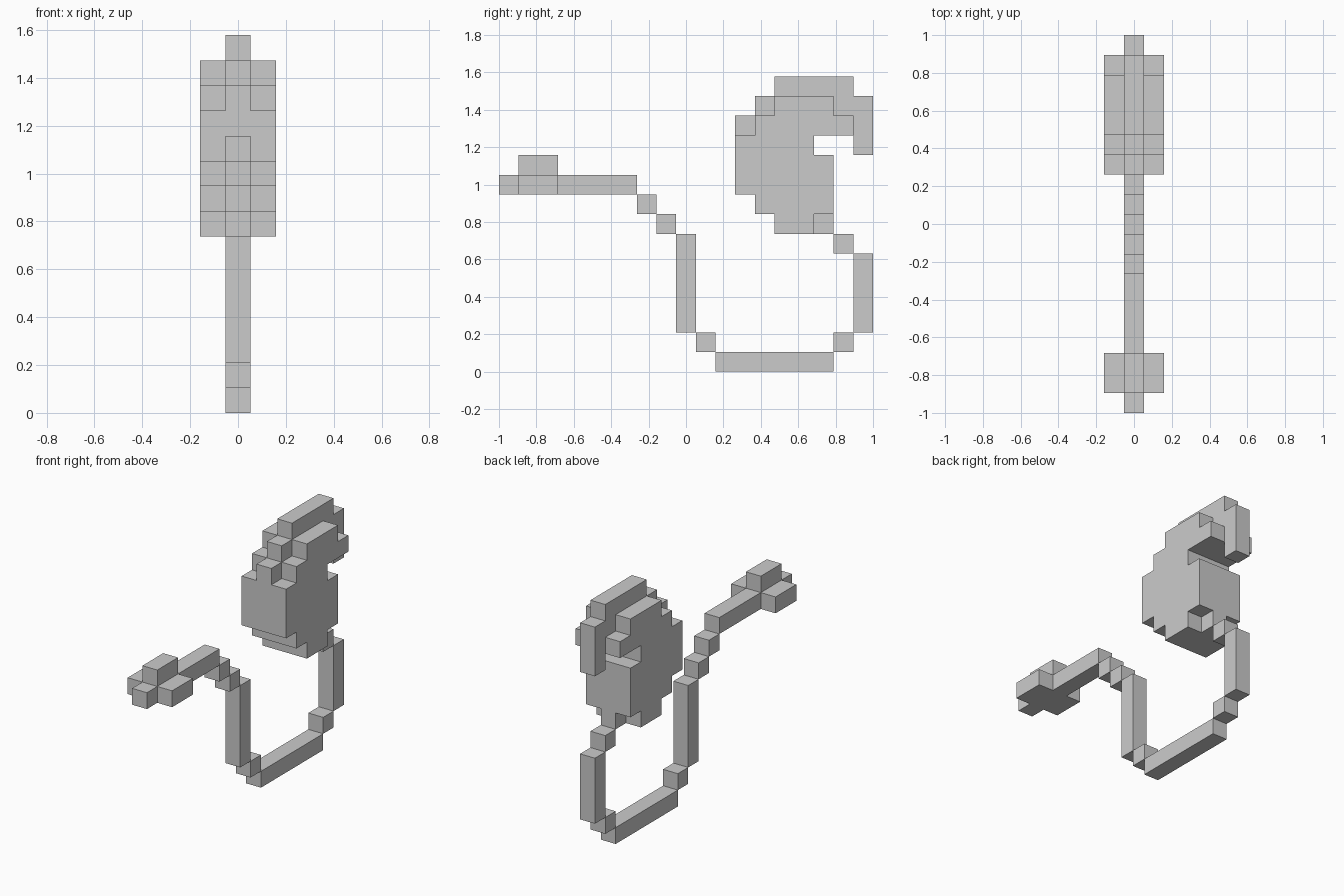
import bpy, bmesh
from itertools import product
from mathutils import Vector

if "Cube" in bpy.data.objects:
    bpy.data.objects.remove(bpy.data.objects["Cube"])

U = 2 / 19  # edge length of one cube


def cells(runs, layers):
    """Cubes from (y0, y1, z0, z1) index ranges in the given x layers."""
    return {(x, y, z) for y0, y1, z0, z1 in runs for x in layers
            for y in range(y0, y1) for z in range(z0, z1)}


MID, SIDES, ALL = (0,), (-1, 1), (-1, 0, 1)

parts = {
    # flat tip with a raised centre and two side lobes
    "tip": cells([(0, 3, 9, 10), (1, 3, 10, 11)], MID) | cells([(1, 3, 9, 10)], SIDES),
    # thin stem winding down, along the ground and up again
    "curved_stem": cells([(3, 7, 9, 10), (7, 8, 8, 9), (8, 9, 7, 8), (9, 10, 2, 7),
                          (10, 11, 1, 2), (11, 17, 0, 1), (17, 18, 1, 2),
                          (18, 19, 2, 6), (17, 18, 6, 7)], MID),
    # rounded body, three cubes wide
    "body": cells([(14, 16, 7, 8), (13, 17, 8, 9), (12, 17, 9, 11), (12, 16, 11, 12),
                   (13, 18, 12, 13), (14, 17, 13, 14)], ALL) | cells([(16, 17, 7, 8)], MID),
    # centre ridge over the body, ending in a drooping hook
    "crest_hook": cells([(12, 13, 12, 13), (13, 14, 13, 14), (14, 18, 14, 15),
                         (17, 18, 13, 14), (18, 19, 11, 14)], MID),
}
filled = set().union(*parts.values())


def build(name, cubes):
    """Outer skin of the cubes, with coplanar faces merged."""
    bm = bmesh.new()
    for c in cubes:
        centre = Vector((c[0] * U, -1 + (c[1] + .5) * U, (c[2] + .5) * U))
        for axis, s in product(range(3), (-1, 1)):
            near = list(c)
            near[axis] += s
            if tuple(near) in filled:
                continue
            n, a, b = Vector(), Vector(), Vector()
            n[axis], a[(axis + 1) % 3], b[(axis + 2) % 3] = s, s, 1
            bm.faces.new([bm.verts.new(centre + (n + a * i + b * j) * U / 2)
                          for i, j in ((-1, -1), (1, -1), (1, 1), (-1, 1))])
    bmesh.ops.remove_doubles(bm, verts=bm.verts[:], dist=1e-4)
    bmesh.ops.dissolve_limit(bm, angle_limit=0.01, verts=bm.verts[:], edges=bm.edges[:])
    mesh = bpy.data.meshes.new(name)
    bm.to_mesh(mesh)
    bm.free()
    bpy.context.collection.objects.link(bpy.data.objects.new(name, mesh))


for part, cubes in parts.items():
    build(part, cubes)
